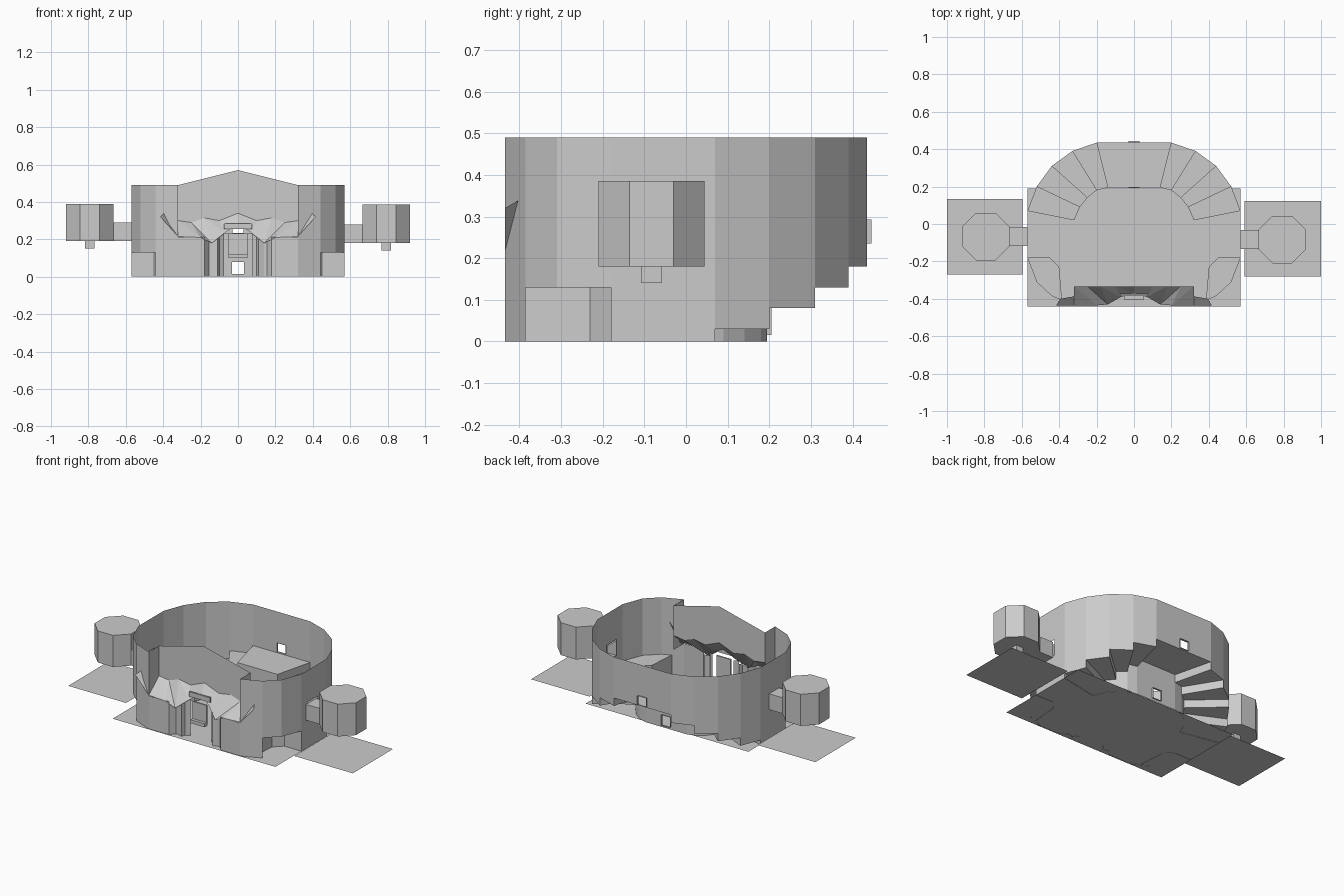
import bpy
import bmesh
import math
from mathutils import Vector

cube = bpy.data.objects.get("Cube")
if cube:
    bpy.data.objects.remove(cube, do_unlink=True)

grey = bpy.data.materials.new("plain grey")
grey.use_nodes = True
grey.diffuse_color = (0.6, 0.6, 0.6, 1)
grey.node_tree.nodes["Principled BSDF"].inputs["Base Color"].default_value = (0.6, 0.6, 0.6, 1)


def build(name, faces):
    """Make an object from a list of polygons, welding shared corners."""
    bm = bmesh.new()
    for face in faces:
        bm.faces.new([bm.verts.new(p) for p in face])
    bmesh.ops.remove_doubles(bm, verts=bm.verts, dist=0.0005)
    mesh = bpy.data.meshes.new(name)
    bm.to_mesh(mesh)
    bm.free()
    mesh.materials.append(grey)
    obj = bpy.data.objects.new(name, mesh)
    bpy.context.collection.objects.link(obj)
    return obj


def panel(p, q, z0, z1):
    return [(*p, z0), (*q, z0), (*q, z1), (*p, z1)]


def holed(p, q, z0, z1, t0, t1, h0, h1):
    """Upright panel with a rectangular opening."""
    p, q = Vector(p), Vector(q)
    a, b = p.lerp(q, t0), p.lerp(q, t1)
    return [panel(p, a, z0, z1), panel(b, q, z0, z1),
            panel(a, b, z0, h0), panel(a, b, h1, z1)]


def flat(pts, z):
    return [(x, y, z) for x, y in pts]


def rect(x0, x1, y0, y1):
    return [(x0, y0), (x1, y0), (x1, y1), (x0, y1)]


def mirrored(faces):
    return faces + [[(-x, y, z) for x, y, z in reversed(f)] for f in faces]


def prism(pts, z0, z1, caps=True):
    sides = [panel(p, q, z0, z1) for p, q in zip(pts, pts[1:] + pts[:1])]
    return sides + ([flat(pts[::-1], z0), flat(pts, z1)] if caps else [])


def tube_y(x, y0, y1, z0, z1):
    """Open square frame running along y."""
    ring = [(-x, z0), (x, z0), (x, z1), (-x, z1)]
    return [[(a, y0, b), (c, y0, d), (c, y1, d), (a, y1, b)]
            for (a, b), (c, d) in zip(ring, ring[1:] + ring[:1])]


TOP = 0.49
LANDING = 0.23
outer = [(.32, -.435), (.44, -.385), (.52, -.31), (.57, -.18), (.57, .07),
         (.52, .2), (.44, .31), (.33, .39), (.2, .435)]
inner = [(.32, .02), (.29, .09), (.25, .14), (.2, .18), (.14, .195)]
bottoms = [0, .13, .13, 0, .03, .08, .13, .18]
steps = bottoms[4:] + [LANDING]

# Outer wall: curved at the back, with corner doorways and side openings
walls = []
for i, z in enumerate(bottoms):
    p, q = outer[i], outer[i + 1]
    if i == 3:
        walls += holed(p, q, z, TOP, .24, .64, .19, .29)
    else:
        walls.append(panel(p, q, z, TOP))
walls.append(panel((.32, -.333), (.32, -.435), .21, TOP))
walls = mirrored(walls)
walls += holed((.2, .435), (-.2, .435), LANDING, TOP, .425, .575, .235, .293)
build("outer_wall", walls)

# Twin curved stairs: treads, risers and the wall beneath them
stairs = [panel(outer[4], inner[0], 0, steps[0])]
for i in range(4):
    o0, o1, n0, n1 = outer[i + 4], outer[i + 5], inner[i], inner[i + 1]
    stairs.append(flat([n0, o0, o1, n1], steps[i]))
    stairs.append(panel(o1, n1, steps[i], steps[i + 1]))
    stairs.append(panel(n0, n1, 0, steps[i]))
build("curved_stairs", mirrored(stairs))

# Landing with the doorway wall under it
landing = [flat([inner[4], outer[8], (-.2, .435), (-.14, .195)], LANDING)]
landing += holed(inner[4], (-.14, .195), 0, LANDING, .39, .61, .015, .08)
build("landing", landing)
build("back_window_frame", tube_y(.03, .432, .445, .235, .293))
build("inner_door_frame", tube_y(.03, .193, .205, .015, .08))

# Ground slabs
build("main_floor", [flat(rect(-.57, .57, -.44, .19), .002)])
build("left_floor", [flat(rect(.59, 1, -.28, .122), .015)])
build("right_floor", [flat(rect(-1, -.595, -.27, .134), .03)])

# Corner alcoves behind the doorways
alcove_path = [(.57, -.18), (.45, -.18), (.4, -.23), (.385, -.408)]
alcove = [panel(p, q, 0, .13) for p, q in zip(alcove_path, alcove_path[1:])]
alcove.append(flat(alcove_path + [(.44, -.385), (.52, -.31)], .13))
build("corner_alcoves", mirrored(alcove))

# Gable and pointed canopy over the entrance
ridge = [(.32, .3), (.25, .29), (.18, .315), (.1, .3), (0, .34)]
eave = [(.32, -.435, .215), (.2, -.435, .21), (.14, -.43, .18),
        (.07, -.39, .235), (0, -.37, .285)]
canopy, gable = [], []
for i in range(4):
    (x0, z0), (x1, z1) = ridge[i], ridge[i + 1]
    r0, r1 = (x0, -.333, z0), (x1, -.333, z1)
    canopy += [[eave[i], eave[i + 1], r0], [eave[i + 1], r1, r0]]
    gable.append([r0, r1, (x1, -.333, .57 - .25 * x1), (x0, -.333, .57 - .25 * x0)])
canopy.append([(.32, -.435, .215), (.415, -.435, .32), (.395, -.4, .34), (.31, -.385, .235)])
build("entrance_canopy", mirrored(canopy))
build("gable", mirrored(gable))

# Folded entrance wall
front = [(.32, -.435), (.18, -.432), (.155, -.40), (.14, -.40), (.11, -.41),
         (.10, -.385), (.075, -.37)]
heights = [.212, .2, .2, .2, .21, .235]
build("entrance_wall", mirrored([panel(p, q, 0, h)
                                 for p, q, h in zip(front, front[1:], heights)]))
build("entrance_panel", prism(rect(-.05, .05, -.385, -.375), .1, .23))
build("entrance_shelf", prism(rect(-.05, .05, -.405, -.38), .1, .122))
build("entrance_lintel", prism(rect(-.075, .075, -.385, -.375), .255, .285))

# Octagonal side pods on short corridors
for side, sign, cy, z0, z1 in (("left", 1, -.083, .18, .385), ("right", -1, -.067, .19, .39)):
    cx = sign * .793
    r = .127 / math.cos(math.pi / 8)
    ring = [(cx + r * math.cos(a), cy + r * math.sin(a))
            for a in (math.pi / 8 + k * math.pi / 4 for k in range(8))]
    build(side + "_pod", prism(ring, z0, z1))
    build(side + "_pod_stub", prism(rect(cx - .025, cx + .025, cy - .025, cy + .025), z0 - .04, z0))
    ends = sorted((sign * .57, sign * .668))
    y0, y1 = cy - .05, cy + .05
    section = [(y0, z0), (y1, z0), (y1, z0 + .1), (y0, z0 + .1)]
    build(side + "_corridor", [[(ends[0], a, b), (ends[1], a, b), (ends[1], c, d), (ends[0], c, d)]
                               for (a, b), (c, d) in zip(section, section[1:] + section[:1])])
